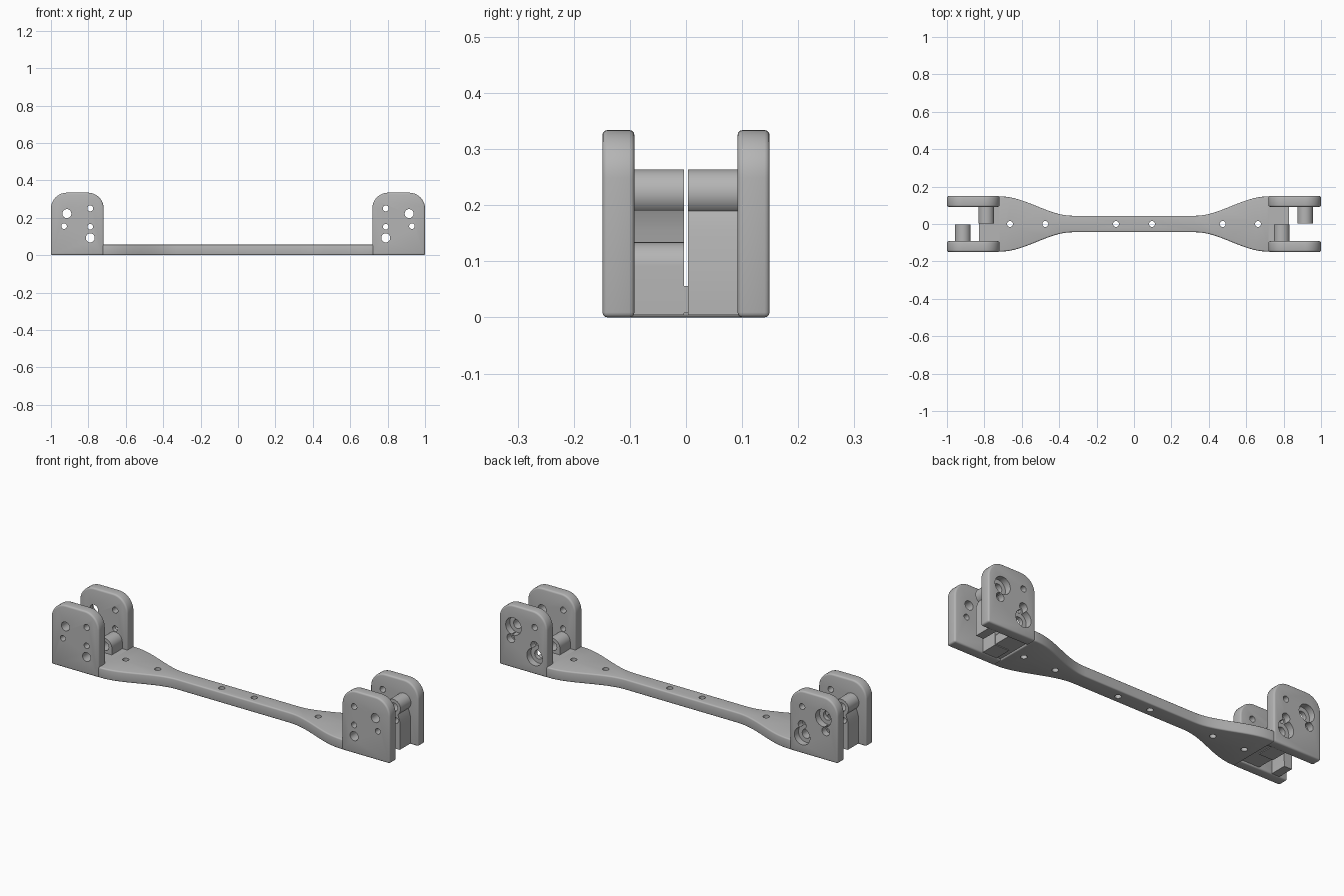
import bpy, bmesh
from math import sin, cos, pi

cube = bpy.data.objects.get("Cube")
if cube:
    bpy.data.objects.remove(cube, do_unlink=True)

grey = bpy.data.materials.new("matte grey")
grey.use_nodes = True
tone = (0.46, 0.46, 0.46, 1)
grey.diffuse_color = tone
grey.node_tree.nodes["Principled BSDF"].inputs["Base Color"].default_value = tone


def prism(name, points, low, high, axis):
    """Extrude a closed outline along y (points are x, z) or z (points are x, y)."""
    bm = bmesh.new()

    def place(p, h):
        return (p[0], h, p[1]) if axis == "y" else (p[0], p[1], h)
    rings = [[bm.verts.new(place(p, h)) for p in points] for h in (low, high)]
    bm.faces.new(rings[0])
    bm.faces.new(rings[1][::-1])
    n = len(points)
    for i in range(n):
        j = (i + 1) % n
        bm.faces.new((rings[0][i], rings[0][j], rings[1][j], rings[1][i]))
    bmesh.ops.recalc_face_normals(bm, faces=bm.faces)
    mesh = bpy.data.meshes.new(name)
    bm.to_mesh(mesh)
    bm.free()
    mesh.materials.append(grey)
    ob = bpy.data.objects.new(name, mesh)
    bpy.context.collection.objects.link(ob)
    return ob


def arc(cx, cy, r, start=0, end=360, steps=32):
    angles = [(start + (end - start) * i / steps) * pi / 180 for i in range(steps + 1)]
    pts = [(cx + r * cos(a), cy + r * sin(a)) for a in angles]
    return pts[:-1] if end - start == 360 else pts


def bake(ob):
    """Apply all modifiers."""
    graph = bpy.context.evaluated_depsgraph_get()
    ob.data = bpy.data.meshes.new_from_object(ob.evaluated_get(graph))
    ob.modifiers.clear()


def bevel(ob, width):
    m = ob.modifiers.new("bevel", "BEVEL")
    m.width, m.segments, m.limit_method, m.angle_limit = width, 3, "ANGLE", 0.7
    bake(ob)


def cut(ob, outline, low, high, axis):
    cutter = prism("cutter", outline, low, high, axis)
    cutter.hide_render = True
    m = ob.modifiers.new("cut", "BOOLEAN")
    m.object, m.operation, m.solver = cutter, "DIFFERENCE", "EXACT"
    bake(ob)
    bpy.data.objects.remove(cutter, do_unlink=True)


def smooth(ob):
    bpy.ops.object.select_all(action="DESELECT")
    ob.select_set(True)
    bpy.context.view_layer.objects.active = ob
    bpy.ops.object.shade_smooth_by_angle(angle=0.6)


# Connecting bar: slim in the middle, flaring in an S-curve to each end
slim, wide, thick = 0.044, 0.147, 0.056
flare = []
for i in range(17):
    t = i / 16
    flare.append((0.33 + 0.38 * t, slim + (wide - slim) * (t * t * (3 - 2 * t))))
flare.append((0.725, wide))
edge = [(-x, y) for x, y in reversed(flare)] + flare
bar = prism("connecting_bar", edge + [(x, -y) for x, y in reversed(edge)], 0, thick, "z")
bevel(bar, 0.007)
for x in (0.096, 0.474, 0.663):
    for s in (-1, 1):
        cut(bar, arc(s * x, 0, 0.016, steps=24), -0.1, 0.2, "z")
smooth(bar)

# Screw hole centres (x, z) on the end plates
upper, lower = (0.915, 0.222), (0.79, 0.092)
upper_pin, lower_pin, top_pin = (0.93, 0.155), (0.79, 0.152), (0.79, 0.25)
holes = [(upper, 0.024), (lower, 0.024), (upper_pin, 0.015), (lower_pin, 0.015), (top_pin, 0.016)]


def drill(ob, s, chosen=holes):
    for (x, z), r in chosen:
        cut(ob, arc(s * x, z, r, steps=24), -0.3, 0.3, "y")


plate_outline = ([(0.718, 0), (1, 0)] + arc(0.915, 0.249, 0.085, 0, 90, 10)
                 + arc(0.803, 0.249, 0.085, 90, 180, 10))

for s, side in ((1, "left"), (-1, "right")):
    def flip(points):
        return [(s * x, z) for x, z in points]

    # Front and back end plates with drilled holes
    for f, face in ((-1, "front"), (1, "back")):
        low, high = sorted((f * 0.092, f * 0.149))
        plate = prism(f"{face}_{side}_plate", flip(plate_outline), low, high, "y")
        bevel(plate, 0.009)
        drill(plate, s)
        if f == 1:
            # Keyhole recesses for screw heads on the outer back face
            for big, small in ((upper, upper_pin), (lower, lower_pin)):
                cut(plate, arc(s * big[0], big[1], 0.046), 0.114, 0.2, "y")
                cut(plate, arc(s * small[0], small[1], 0.023), 0.114, 0.2, "y")
        smooth(plate)

    # Floor pad between the plates
    prism(f"{side}_floor_pad", flip([(0.71, 0.008), (0.83, 0.008), (0.83, thick), (0.71, thick)]),
          -0.095, 0.095, "y")

    # Upper post on one plate, standing on a leaning rib
    low, high = sorted((s * 0.004, s * 0.1))
    post = prism(f"{side}_upper_post", flip(arc(*upper, 0.042)), low, high, "y")
    drill(post, s, holes[:1])
    smooth(post)
    rib = prism(f"{side}_post_rib", flip([(0.884, 0.199), (0.905, 0.155), (0.908, 0.004),
                                          (0.953, 0.004), (0.953, 0.155), (0.94, 0.193)]),
                low, high, "y")
    drill(rib, s, [holes[0], holes[2]])
    smooth(rib)

    # Lower post on the opposite plate, round on top and straight to the floor
    low, high = sorted((-s * 0.004, -s * 0.1))
    boss = prism(f"{side}_lower_post",
                 flip([(0.748, 0.004), (0.832, 0.004)] + arc(*lower, 0.042, 0, 180, 20)),
                 low, high, "y")
    drill(boss, s, holes[1:2])
    smooth(boss)
